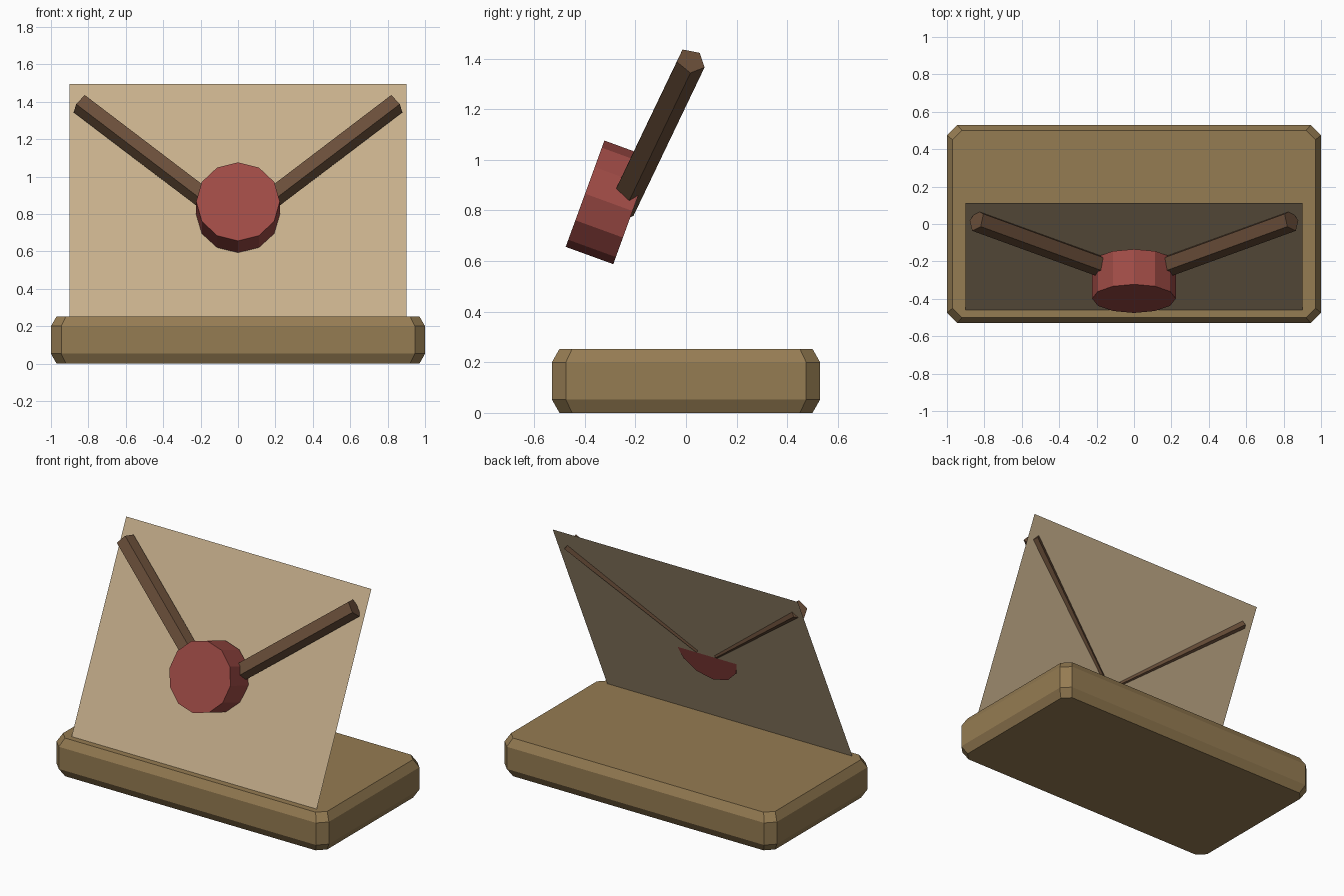
import bpy, bmesh, math
from mathutils import Vector

cube = bpy.data.objects.get("Cube")
if cube:
    bpy.data.objects.remove(cube)


def material(name, color):
    m = bpy.data.materials.new(name)
    m.use_nodes = True
    m.diffuse_color = (*color, 1)
    m.node_tree.nodes["Principled BSDF"].inputs["Base Color"].default_value = (*color, 1)
    return m


wood = material("tan wood", (0.30, 0.20, 0.085))
paper = material("parchment", (0.57, 0.43, 0.26))
wax = material("wax red", (0.345, 0.07, 0.06))
dark_wood = material("dark brown", (0.145, 0.078, 0.042))


def finish(name, bm, mat):
    mesh = bpy.data.meshes.new(name)
    bm.to_mesh(mesh)
    bm.free()
    mesh.materials.append(mat)
    obj = bpy.data.objects.new(name, mesh)
    bpy.context.collection.objects.link(obj)
    return obj


def loft(name, rings, mat):
    """Closed solid through rings of equal point count."""
    bm = bmesh.new()
    loops = [[bm.verts.new(p) for p in ring] for ring in rings]
    n = len(loops[0])
    for a, b in zip(loops, loops[1:]):
        for i in range(n):
            j = (i + 1) % n
            bm.faces.new((a[i], a[j], b[j], b[i]))
    bm.faces.new(loops[0][::-1])
    bm.faces.new(loops[-1])
    bmesh.ops.recalc_face_normals(bm, faces=bm.faces)
    return finish(name, bm, mat)


def prism(name, start, end, radius, sides, up, mat):
    """Regular prism between two points with its first corner towards up."""
    start, end = Vector(start), Vector(end)
    axis = (end - start).normalized()
    u = Vector(up)
    u = (u - axis * u.dot(axis)).normalized()
    w = axis.cross(u)
    turns = [math.tau * i / sides for i in range(sides)]
    ring = [radius * (u * math.cos(t) + w * math.sin(t)) for t in turns]
    return loft(name, [[c + p for p in ring] for c in (start, end)], mat)


# Chamfered base slab
def octagon(hx, hy, cut, z):
    return [(sx * x, sy * y, z)
            for sx, sy, order in ((1, 1, 1), (-1, 1, -1), (-1, -1, 1), (1, -1, -1))
            for x, y in ((hx, hy - cut), (hx - cut, hy))[::order]]


inner, outer = (0.97, 0.5, 0.05), (1.0, 0.53, 0.055)
loft("base", [octagon(*size, z) for size, z in
              ((inner, 0), (outer, 0.053), (outer, 0.2), (inner, 0.253))], wood)

# Thin leaning sheet
bm = bmesh.new()
bm.faces.new([bm.verts.new(p) for p in (
    (-0.9, -0.462, 0.248), (0.9, -0.462, 0.248),
    (0.9, 0.113, 1.495), (-0.9, 0.113, 1.495))])
finish("sheet", bm, paper)

# Round seal tipped back
tilt = math.radians(20)
center = Vector((0, -0.305, 0.832))
half = Vector((0, -math.cos(tilt), math.sin(tilt))) * 0.1
prism("seal", center - half, center + half, 0.2235, 12, (0, 0, 1), wax)

# Five-sided arms spreading from the seal
for side, label in ((1, "left"), (-1, "right")):
    prism(label + "_arm", (side * 0.07, -0.262, 0.804), (side * 0.842, 0.019, 1.391),
          0.06, 5, (0, 0.91, -0.42), dark_wood)
